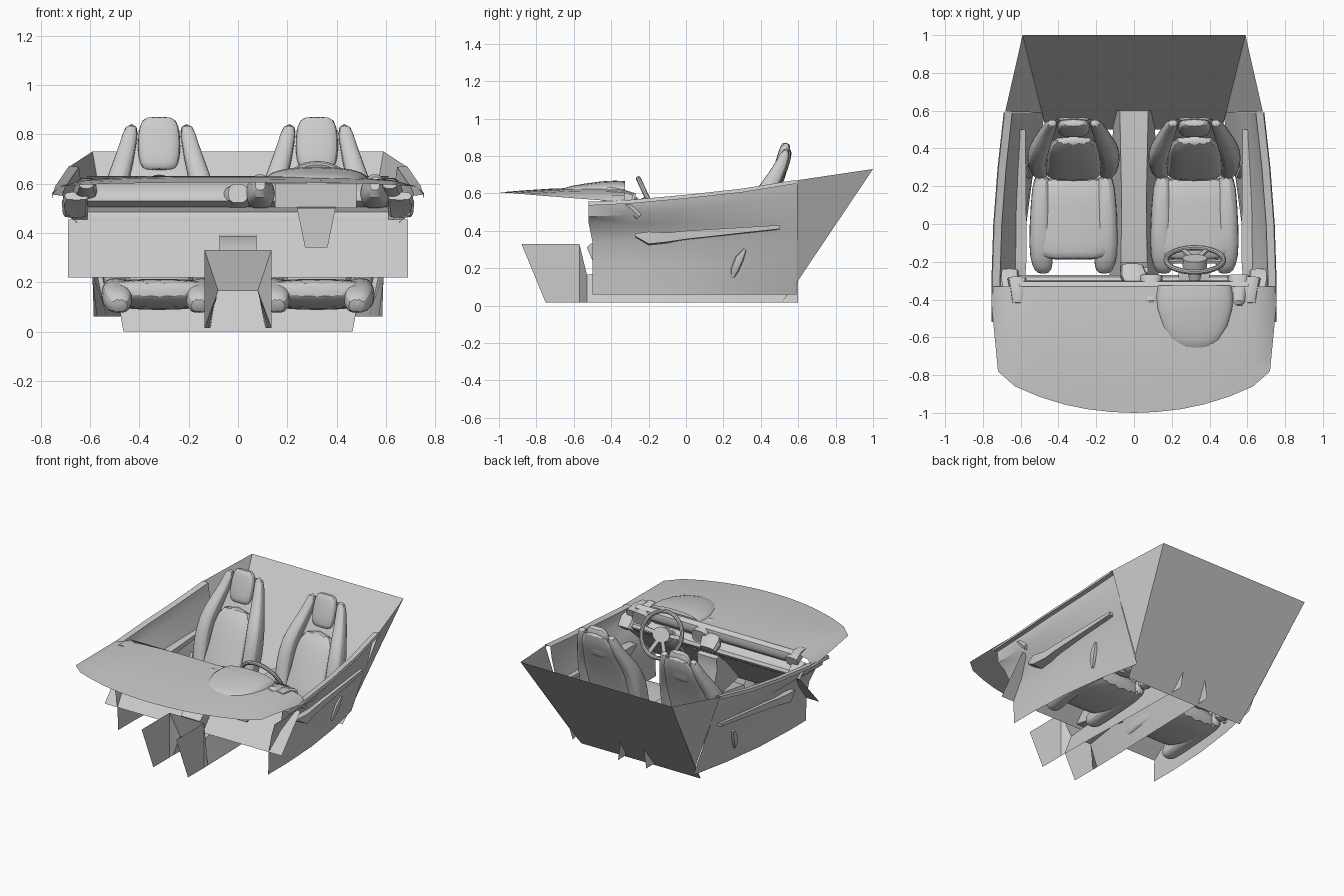
import bpy, math
from mathutils import Vector, Matrix

if "Cube" in bpy.data.objects:
    bpy.data.objects.remove(bpy.data.objects["Cube"])


def build(name, verts, faces, smooth=35, mirror=False, subsurf=0):
    me = bpy.data.meshes.new(name)
    me.from_pydata([tuple(v) for v in verts], [], faces)
    me.update()
    ob = bpy.data.objects.new(name, me)
    bpy.context.collection.objects.link(ob)
    if mirror:
        ob.modifiers.new("mirror", 'MIRROR')
    if subsurf:
        s = ob.modifiers.new("subsurf", 'SUBSURF')
        s.levels = s.render_levels = subsurf
    bpy.ops.object.select_all(action='DESELECT')
    bpy.context.view_layer.objects.active = ob
    ob.select_set(True)
    bpy.ops.object.shade_smooth_by_angle(angle=math.radians(smooth))
    return ob


def sheet(name, rows, **kw):
    """Open surface through rows of points."""
    n = len(rows[0])
    faces = [(r * n + i, r * n + i + 1, (r + 1) * n + i + 1, (r + 1) * n + i)
             for r in range(len(rows) - 1) for i in range(n - 1)]
    return build(name, [p for r in rows for p in r], faces, **kw)


def tube(name, secs, n=12, power=0.7, **kw):
    """Padded form along a path: sections (x, y, z, half width, half depth)."""
    verts, faces = [], []
    pts = [Vector(s[:3]) for s in secs]
    for i, s in enumerate(secs):
        t = pts[min(i + 1, len(pts) - 1)] - pts[max(i - 1, 0)]
        d = Vector((0, -t.z, t.y)).normalized()
        for k in range(n):
            c, q = math.cos(math.tau * k / n), math.sin(math.tau * k / n)
            c = math.copysign(abs(c) ** power, c)
            q = math.copysign(abs(q) ** power, q)
            verts.append(pts[i] + Vector((c * s[3], 0, 0)) + d * q * s[4])
    for i in range(len(secs) - 1):
        for k in range(n):
            m = (k + 1) % n
            faces.append((i * n + k, i * n + m, (i + 1) * n + m, (i + 1) * n + k))
    faces += [tuple(range(n))[::-1], tuple(range((len(secs) - 1) * n, len(secs) * n))]
    return build(name, verts, faces, **kw)


def prism(name, profile, x0, x1, taper=1.0, **kw):
    """Closed yz profile extruded along x; the lower part may taper."""
    n, c = len(profile), (x0 + x1) / 2
    top, low = max(z for _, z in profile), min(z for _, z in profile)
    verts = [(c + (x - c) * (taper + (1 - taper) * (z - low) / (top - low)), y, z)
             for x in (x0, x1) for y, z in profile]
    faces = [(i, (i + 1) % n, n + (i + 1) % n, n + i) for i in range(n)]
    faces += [tuple(range(n))[::-1], tuple(range(n, 2 * n))]
    return build(name, verts, faces, **kw)


# Dashboard top: x, front y, rear z, front z
cols = [(0, -1.0, .63, .605), (.12, -.995, .63, .605), (.25, -.98, .63, .604), (.37, -.955, .627, .602),
        (.5, -.915, .622, .60), (.63, -.86, .61, .595), (.72, -.78, .59, .588), (.755, -.42, .553, .56)]
cols = [(-x, y, a, b) for x, y, a, b in cols[:0:-1]] + cols
rows = []
for t in (0, .2, .4, .6, .8, 1):
    rows.append([(x, -.33 + (fy + .33) * t, zr + (zf - zr) * t + .01 * math.sin(math.pi * t) * (abs(x) < .7))
                 for x, fy, zr, zf in cols])
sheet("dashboard_top", rows, smooth=60)

# Dashboard fascia and lower panel
fascia = [(-.33, .63), (-.305, .61), (-.30, .575), (-.315, .545), (-.335, .53), (-.31, .515), (-.28, .505),
          (-.27, .485), (-.28, .465), (-.30, .45)]
sheet("dashboard_fascia", [[(x, y, z) for y, z in fascia] for x in (-.61, .61)])
sheet("lower_dash_panel", [[(x, y, z) for y, z in ((-.29, .455), (-.50, .22))] for x in (-.69, .69)])

# Instrument hood and cluster
hood = []
for y, w, h in ((-.325, .2, .665), (-.38, .208, .668), (-.45, .205, .664), (-.54, .18, .652),
                (-.61, .14, .64), (-.65, .09, .628), (-.665, .04, .615)):
    hood.append([(.32 + w * math.cos(a), y, .60 + (h - .60) * math.sin(a) ** .6)
                 for a in (max(0, math.pi * k / 12 - 1e-9) for k in range(13))])
sheet("instrument_hood", hood, smooth=60)
prism("instrument_cluster", [(-.38, .50), (-.38, .61), (-.33, .64), (-.33, .50)], .15, .48)
prism("column_shroud", [(-.42, .50), (-.24, .52), (-.25, .47), (-.36, .35), (-.42, .34)], .235, .40, taper=.55)

# Driver air vent pods
for x in (.09, .555):
    tube("vent_pod", [(x, -.44, .60, .02, .03), (x, -.42, .59, .035, .05), (x, -.34, .565, .055, .055),
                      (x, -.28, .55, .062, .052), (x, -.285, .55, .048, .038), (x, -.32, .555, .04, .03)],
         n=14)
# Center vent hood
tube("center_vent", [(.0, -.34, .56, .04, .04), (.0, -.28, .545, .075, .04), (-.01, -.225, .51, .06, .03)], n=10)
# Door-side vents
tube("side_vent", [(.615, -.42, .60, .03, .02), (.615, -.36, .59, .04, .035), (.62, -.29, .565, .05, .035)],
     n=10, mirror=True)
tube("side_vent_trim", [(.655, -.34, .55, .05, .02), (.66, -.30, .525, .055, .025), (.66, -.25, .475, .05, .02)],
     n=8, mirror=True)

# Center stack
prism("center_stack", [(-.53, .31), (-.51, .33), (-.40, .385), (-.35, .39), (-.26, .47), (-.23, .46),
                       (-.24, .38), (-.20, .25), (-.2, .18), (-.5, .24)], -.075, .075)
# Tunnel: open footwell walls at the front, covered channel behind
sheet("tunnel_front_wall", [[(.135, -.88, .33), (.135, -.75, .015)], [(.135, -.57, .33), (.135, -.57, .015)]],
      mirror=True)
tun = [(-.57, -.57, .135, .33), (-.53, -.53, .08, .165), (-.25, -.25, .07, .2),
       (.1, .1, .065, .25), (.6, .6, .075, .25)]
sheet("tunnel", [[(-b, yb, .015), (-w, yt, z), (w, yt, z), (b, yb, .015)]
                 for (yb, yt, w, z), b in zip(tun, (.135, .135, .13, .12, .11))], smooth=25)

# Door panels: y, outer x, top z, then x at four lower heights
rows = []
for y, xo, zt, low in ((-.50, .755, .555, (.65, .61, .59, .585)), (-.3, .755, .565, (.65, .61, .59, .585)),
                       (0, .745, .592, (.64, .605, .585, .57)), (.3, .722, .625, (.62, .59, .565, .53)),
                       (.59, .69, .672, (.60, .565, .525, .47))):
    yt = y - .02 * (y < -.4)
    rows.append([(xo, yt, zt - .02), (xo - .005, yt, zt), (xo - .045, yt, zt - .005),
                 (xo - .055, yt, zt - .08)]
                + [(x, y + (yt - y) * (z > .4), z) for x, z in zip(low, (.44, .34, .22, .06))])
sheet("door_panel", rows, smooth=40, mirror=True)

# Door armrests
arm = [[(x0, y, zb), (x0, y, zt), (x1, y, zt + dz), (x1, y, zb + dz)]
       for y, x0, x1, zb, zt, dz in ((-.27, .575, .66, .36, .375, .01), (-.20, .57, .68, .32, .385, .01),
                                     (-.1, .57, .66, .33, .38, .01), (0, .57, .655, .35, .395, .005),
                                     (.5, .575, .625, .405, .425, .005))]
v = [p for s in arm for p in s]
f = [(i * 4 + k, i * 4 + (k + 1) % 4, i * 4 + 4 + (k + 1) % 4, i * 4 + 4 + k) for i in range(4) for k in range(4)]
build("door_armrest", v, f + [(3, 2, 1, 0), (16, 17, 18, 19)], mirror=True)
# Door lower pulls
tube("door_pull", [(.55, .25, .15, .015, .008), (.56, .26, .19, .02, .022), (.57, .285, .25, .02, .024),
                   (.58, .315, .30, .015, .008)], n=8, mirror=True)

# Rear bulkhead with side wings
build("rear_bulkhead", [(-.59, 1, .73), (.59, 1, .73), (.465, .5, 0), (-.465, .5, 0),
                        (-.682, .595, .67), (.682, .595, .67), (-.485, .59, .12), (.485, .59, .12)],
      [(0, 1, 2, 3), (0, 3, 6), (0, 6, 4), (1, 7, 2), (1, 5, 7)], smooth=80)

# Seats
for sx in (-.32, .32):
    tube("seat_cushion", [(sx, -.19, .17, .15, .03), (sx, -.16, .165, .2, .045), (sx, -.08, .155, .235, .06),
                          (sx, .1, .15, .225, .065), (sx, .27, .15, .21, .065)], n=16, subsurf=1)
    tube("seat_back_pad", [(sx, .25, .17, .15, .04), (sx, .29, .27, .16, .05), (sx, .34, .38, .14, .05),
                           (sx, .40, .52, .15, .05), (sx, .46, .64, .11, .03)], subsurf=1)
    tube("headrest", [(sx, .485, .65, .06, .025), (sx, .49, .67, .08, .036), (sx, .51, .75, .092, .038),
                      (sx, .53, .84, .082, .03), (sx, .537, .872, .06, .02)], power=.6, subsurf=1)
    tube("seat_rear_shell", [(sx, .32, .15, .17, .02), (sx, .38, .38, .18, .02), (sx, .46, .60, .16, .02),
                             (sx, .54, .74, .12, .015), (sx, .56, .84, .1, .01)], subsurf=1)
    for s in (-1, 1):
        tube("thigh_bolster", [(sx + s * .16, -.26, .10, .035, .03), (sx + s * .165, -.22, .12, .06, .05),
                               (sx + s * .175, -.12, .15, .066, .062), (sx + s * .175, .1, .16, .055, .065),
                               (sx + s * .165, .28, .155, .05, .06)], n=10, subsurf=1)
        tube("back_bolster", [(sx + s * .17, .27, .12, .04, .05), (sx + s * .185, .31, .25, .055, .06),
                              (sx + s * .195, .35, .40, .055, .07), (sx + s * .185, .39, .55, .055, .06),
                              (sx + s * .153, .46, .66, .045, .045), (sx + s * .125, .515, .76, .036, .035),
                              (sx + s * .11, .54, .845, .028, .02)], n=10, subsurf=1)

# Steering wheel: rim, hub, spokes and column, tilted towards the driver
mat = Matrix.Translation((.322, -.19, .54)) @ Matrix.Rotation(math.radians(-65), 4, 'X')


def wheel_part(name, local):
    ob = bpy.context.object
    ob.name = name
    ob.matrix_world = mat @ local
    bpy.ops.object.shade_smooth_by_angle()


bpy.ops.mesh.primitive_torus_add(major_radius=.152, minor_radius=.014, major_segments=40, minor_segments=10)
wheel_part("steering_wheel_rim", Matrix())
bpy.ops.mesh.primitive_cylinder_add(vertices=20, radius=.05, depth=.05)
wheel_part("steering_wheel_hub", Matrix.Translation((0, 0, -.015)) @ Matrix.Diagonal((1.3, 1, 1, 1)))
for a in (-5, 185, 65, 115):
    bpy.ops.mesh.primitive_cube_add(size=1)
    wheel_part("steering_wheel_spoke", Matrix.Rotation(math.radians(a), 4, 'Z')
               @ Matrix.Translation((.095, 0, -.005)) @ Matrix.Diagonal((.11, .026, .014, 1)))
bpy.ops.mesh.primitive_cylinder_add(vertices=16, radius=.035, depth=.14)
wheel_part("steering_column", Matrix.Translation((0, 0, -.09)))
